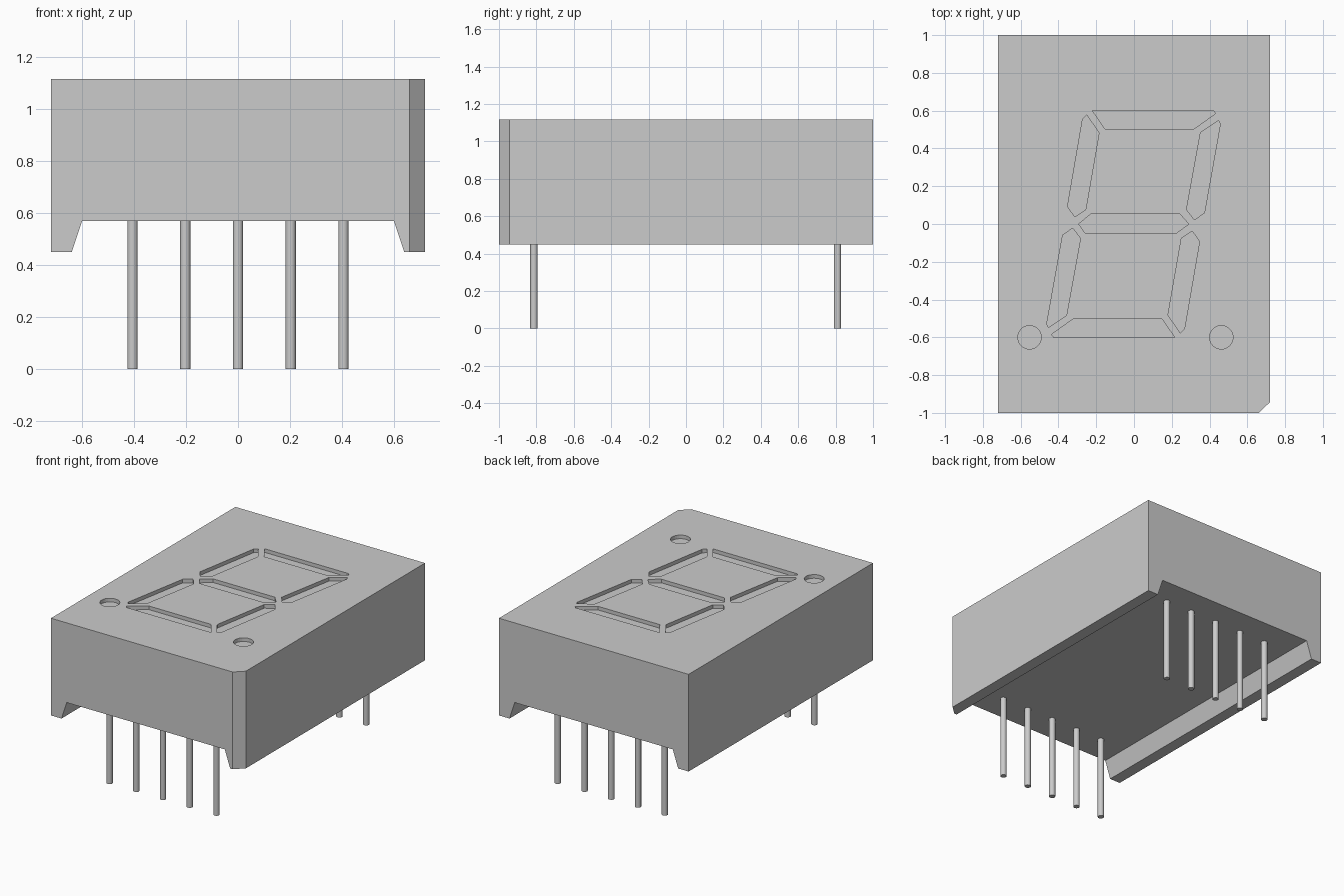
import bpy, bmesh, math
from mathutils import Matrix

cube = bpy.data.objects.get("Cube")
if cube:
    bpy.data.objects.remove(cube, do_unlink=True)

TOP, UNDERSIDE, FOOT = 1.117, 0.57, 0.45
HALF_X, HALF_Y = 0.72, 1.0
RECESS = 0.025

grey = bpy.data.materials.new("plain grey")
grey.use_nodes = True
grey.diffuse_color = (0.6, 0.6, 0.6, 1)
grey.node_tree.nodes["Principled BSDF"].inputs["Base Color"].default_value = (0.6, 0.6, 0.6, 1)


def prism(name, points, low, high, turn=None):
    """Extrude a flat outline from low to high, then optionally turn it."""
    bm = bmesh.new()
    face = bm.faces.new([bm.verts.new((x, y, low)) for x, y in points])
    grown = bmesh.ops.extrude_face_region(bm, geom=[face])["geom"]
    for v in grown:
        if isinstance(v, bmesh.types.BMVert):
            v.co.z = high
    if turn:
        bm.transform(turn)
    bmesh.ops.recalc_face_normals(bm, faces=bm.faces)
    mesh = bpy.data.meshes.new(name)
    bm.to_mesh(mesh)
    bm.free()
    mesh.materials.append(grey)
    obj = bpy.data.objects.new(name, mesh)
    bpy.context.collection.objects.link(obj)
    return obj


def circle(x, y, radius, sides):
    angles = [math.tau * i / sides for i in range(sides)]
    return [(x + radius * math.cos(a), y + radius * math.sin(a)) for a in angles]


def cut(target, cutter):
    """Subtract the cutter, bake the result and drop the cutter."""
    mod = target.modifiers.new("cut", "BOOLEAN")
    mod.operation, mod.solver, mod.object = "DIFFERENCE", "EXACT", cutter
    graph = bpy.context.evaluated_depsgraph_get()
    graph.update()
    baked = bpy.data.meshes.new_from_object(target.evaluated_get(graph))
    target.modifiers.clear()
    target.data = baked
    bpy.data.objects.remove(cutter, do_unlink=True)


# Housing block with one clipped corner
housing = prism("housing", [(-HALF_X, -HALF_Y), (0.66, -HALF_Y), (HALF_X, -0.943),
                            (HALF_X, HALF_Y), (-HALF_X, HALF_Y)], FOOT, TOP)

# Two crossing tapered channels leave a foot at each corner
stand_up = Matrix.Rotation(math.pi / 2, 4, "X")
for half, angle in ((HALF_X, 0), (HALF_Y, math.pi / 2)):
    inner, outer = half - 0.12, half - 0.07
    channel = [(-outer, FOOT - 0.03), (outer, FOOT - 0.03), (inner, UNDERSIDE), (-inner, UNDERSIDE)]
    cut(housing, prism("channel_cutter", channel, -1.5, 1.5,
                       Matrix.Rotation(angle, 4, "Z") @ stand_up))

# Slanted segments: three are repeated by a half turn, the middle one is single
top_bar = [(-0.22, 0.6), (0.42, 0.6), (0.432, 0.585), (0.317, 0.503), (-0.153, 0.503)]
upper_left = [(-0.25, 0.577), (-0.185, 0.482), (-0.256, 0.075),
              (-0.313, 0.038), (-0.352, 0.092), (-0.272, 0.556)]
upper_right = [(0.447, 0.548), (0.457, 0.53), (0.373, 0.06),
               (0.32, 0.022), (0.278, 0.076), (0.352, 0.483)]
middle_bar = [(-0.293, 0), (-0.228, 0.053), (0.242, 0.053),
              (0.29, 0), (0.222, -0.05), (-0.257, -0.05)]
recesses = [middle_bar]
for shape in (top_bar, upper_left, upper_right):
    recesses += [shape, [(-x - 0.005, -y) for x, y in shape]]

# Round dots either side of the lower bar
recesses += [circle(x, -0.6, 0.062, 32) for x in (-0.553, 0.462)]
for shape in recesses:
    cut(housing, prism("recess_cutter", shape, TOP - RECESS, TOP + 0.1))

# Two rows of five round pins
for row, y in (("front", -0.813), ("back", 0.81)):
    for i in range(5):
        pin = prism(f"{row}_pin_{i + 1}", circle((i - 2) * 0.203, y, 0.02, 20), 0, UNDERSIDE + 0.01)
        for face in pin.data.polygons:
            face.use_smooth = abs(face.normal.z) < 0.5
        for edge in pin.data.edges:
            a, b = (pin.data.vertices[v].co.z for v in edge.vertices)
            edge.use_edge_sharp = abs(a - b) < 0.001
